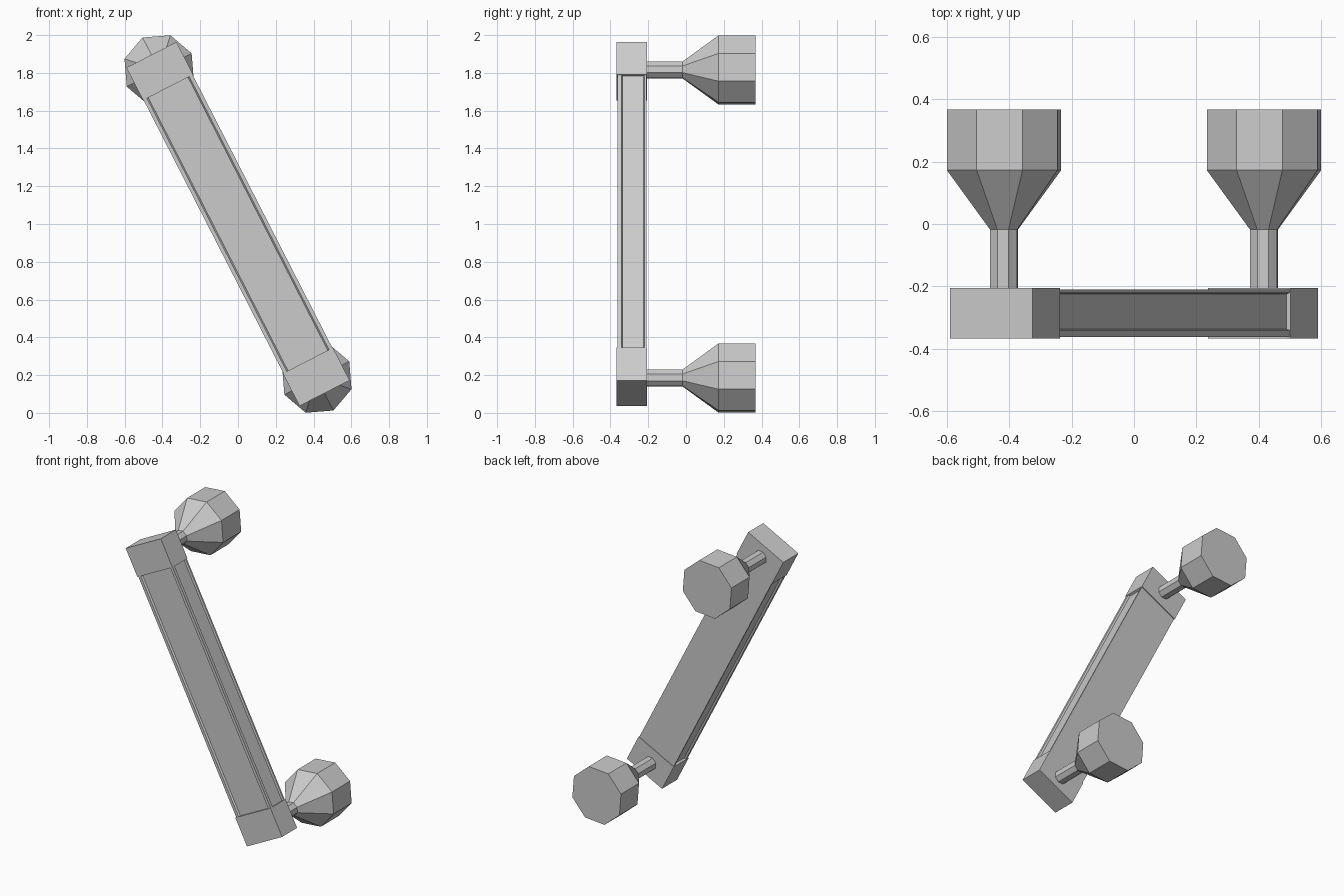
import bpy
import math
from mathutils import Matrix

cube = bpy.data.objects.get("Cube")
if cube:
    bpy.data.objects.remove(cube)

grey = bpy.data.materials.new("grey_metal")
grey.use_nodes = True
colour = (0.6, 0.6, 0.6, 1)
grey.diffuse_color = colour
grey.node_tree.nodes["Principled BSDF"].inputs["Base Color"].default_value = colour

# The whole handle leans sideways about its centre
TILT = Matrix.Translation((0, 0, 1)) @ Matrix.Rotation(math.radians(-27.1), 4, "Y")
HALF, BLOCK = 1.006, 0.194


def loft(name, rings):
    """Skin a stack of equal rings and cap both ends."""
    n = len(rings[0])
    verts = [p for ring in rings for p in ring]
    faces = [list(range(n)), list(range(len(verts) - n, len(verts)))]
    for k in range(len(rings) - 1):
        for i in range(n):
            j = (i + 1) % n
            faces.append([k * n + i, k * n + j, (k + 1) * n + j, (k + 1) * n + i])
    mesh = bpy.data.meshes.new(name)
    mesh.from_pydata(verts, [], faces)
    mesh.materials.append(grey)
    obj = bpy.data.objects.new(name, mesh)
    bpy.context.collection.objects.link(obj)
    obj.matrix_world = TILT
    # Consistent outward normals
    bpy.context.view_layer.objects.active = obj
    obj.select_set(True)
    bpy.ops.object.mode_set(mode="EDIT")
    bpy.ops.mesh.select_all(action="SELECT")
    bpy.ops.mesh.normals_make_consistent(inside=False)
    bpy.ops.object.mode_set(mode="OBJECT")
    obj.select_set(False)
    return obj


def extrude(name, profile, low, high):
    return loft(name, [[(x, y, z) for x, y in profile] for z in (low, high)])


# Grip bar: shallow recesses in the front and both sides, flat back
half = [(0.118, -0.352), (0.126, -0.362), (0.146, -0.362), (0.146, -0.341),
        (0.134, -0.337), (0.134, -0.225), (0.146, -0.221), (0.146, -0.210)]
section = half + [(-x, y) for x, y in reversed(half)]
extrude("grip_bar", section, BLOCK - HALF, HALF - BLOCK)

block = [(-0.149, -0.368), (0.149, -0.368), (0.149, -0.206), (-0.149, -0.206)]
# Radius and depth along each mounting post
post = [(0.047, -0.21), (0.047, -0.018), (0.193, 0.173), (0.193, 0.368)]

for label, side in (("upper", 1), ("lower", -1)):
    # End block
    ends = sorted((side * HALF, side * (HALF - BLOCK)))
    extrude(label + "_end_block", block, *ends)
    # Eight-sided post flaring into a mounting foot
    rings = []
    for radius, y in post:
        angles = [math.tau * i / 8 for i in range(8)]
        rings.append([(radius * math.cos(a), y, side * 0.916 + radius * math.sin(a))
                      for a in angles])
    loft(label + "_mounting_post", rings)
